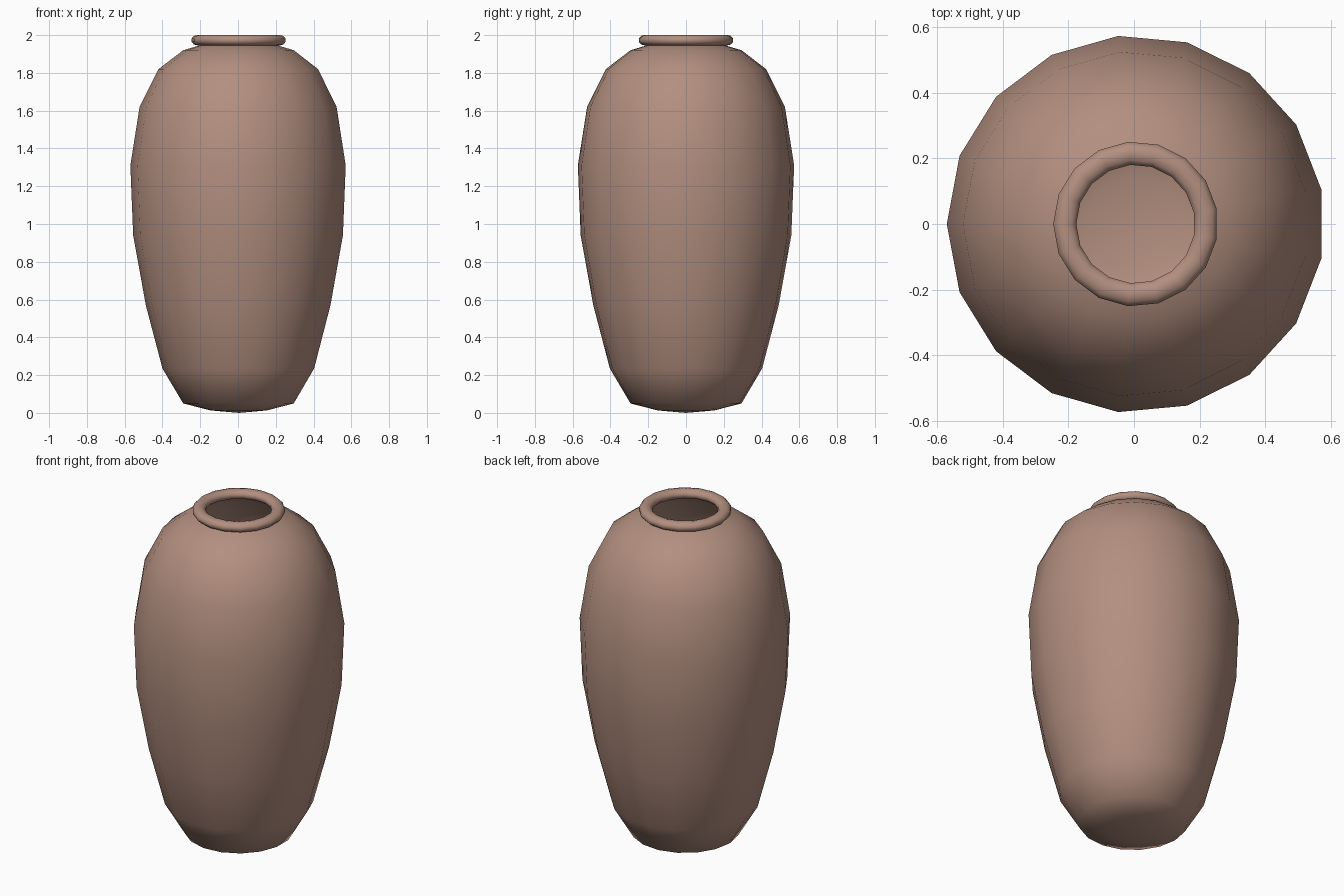
import bpy, bmesh, math

if "Cube" in bpy.data.objects:
    bpy.data.objects.remove(bpy.data.objects["Cube"])

SIDES = 17
CX = 0.005  # an odd side count makes the outline slightly off-centre

clay = bpy.data.materials.new("dusty clay")
clay.diffuse_color = (0.448, 0.274, 0.214, 1)
clay.use_nodes = True
clay.node_tree.nodes["Principled BSDF"].inputs["Base Color"].default_value = clay.diffuse_color


def lathe(name, profile, closed=False):
    """Spin an (r, z) profile around z; a zero radius becomes a single pole."""
    bm = bmesh.new()
    rings = []
    for r, z in profile:
        n = SIDES if r > 0 else 1
        rings.append([bm.verts.new((CX + r * math.cos(math.pi + math.tau * i / SIDES),
                                    r * math.sin(math.pi + math.tau * i / SIDES), z))
                      for i in range(n)])
    pairs = list(zip(rings, rings[1:]))
    if closed:
        pairs.append((rings[-1], rings[0]))
    for a, b in pairs:
        for i in range(SIDES):
            j = (i + 1) % SIDES
            if len(a) == 1:
                bm.faces.new((a[0], b[j], b[i]))
            else:
                bm.faces.new((a[i], a[j], b[j], b[i]))
    for f in bm.faces:
        f.smooth = True
    bmesh.ops.recalc_face_normals(bm, faces=bm.faces)
    mesh = bpy.data.meshes.new(name)
    bm.to_mesh(mesh)
    bm.free()
    mesh.materials.append(clay)
    obj = bpy.data.objects.new(name, mesh)
    bpy.context.collection.objects.link(obj)
    return obj


# Hollow body, from the centre of the base up to the neck opening
lathe("vase_body", [(0, 0.0), (0.15, 0.013), (0.295, 0.05), (0.405, 0.235),
                    (0.493, 0.57), (0.56, 0.94), (0.575, 1.31), (0.526, 1.62),
                    (0.426, 1.82), (0.295, 1.92), (0.20, 1.948)])

# Rolled lip around the opening
lip = [(0.216 + 0.037 * math.cos(math.tau * (k + 0.5) / 10),
        1.973 + 0.0285 * math.sin(math.tau * (k + 0.5) / 10)) for k in range(10)]
lathe("vase_lip", lip, closed=True)
